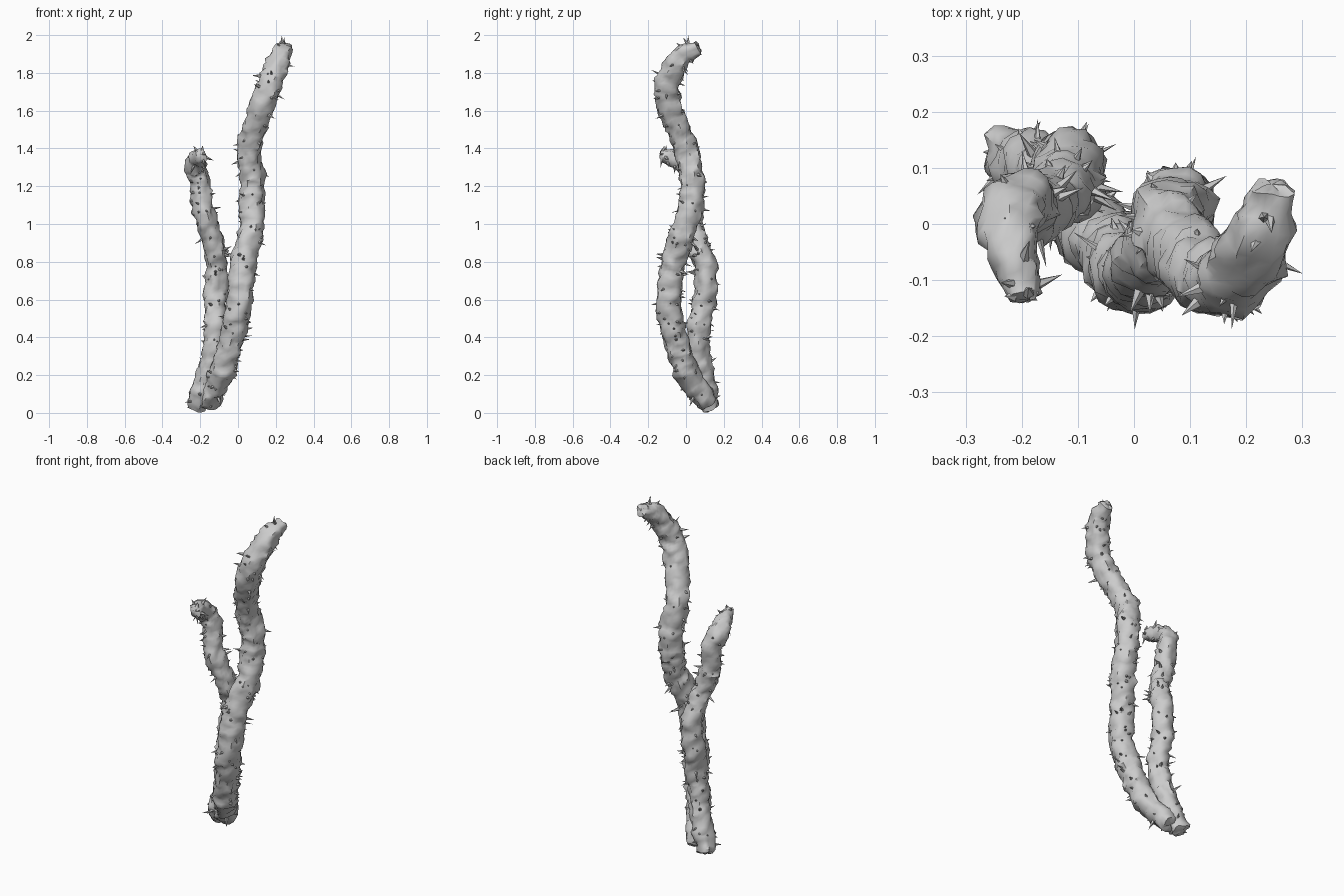
import bpy, bmesh, math, random
from mathutils import Vector, noise

random.seed(4)
if "Cube" in bpy.data.objects:
    bpy.data.objects.remove(bpy.data.objects["Cube"])

grey = bpy.data.materials.new("stem grey")
grey.use_nodes = True
COLOUR = (0.6, 0.6, 0.6, 1)
grey.diffuse_color = COLOUR
grey.node_tree.nodes["Principled BSDF"].inputs["Base Color"].default_value = COLOUR

SIDES = 18
STEP = 0.019


def smooth_path(points):
    """Catmull-Rom samples (x, y, z, radius) at an even spacing."""
    pts = [Vector(p) for p in points]
    pts = [2 * pts[0] - pts[1]] + pts + [2 * pts[-1] - pts[-2]]
    out = []
    for a, b, c, d in zip(pts, pts[1:], pts[2:], pts[3:]):
        n = max(2, round((c.xyz - b.xyz).length / STEP))
        for i in range(n):
            t = i / n
            out.append(0.5 * (2 * b + (c - a) * t + (2 * a - 5 * b + 4 * c - d) * t ** 2
                              + (3 * b - a - 3 * c + d) * t ** 3))
    return out + [pts[-2]]


def add_thorn(bm, base, direction, length, width):
    """Slender thorn growing out of the skin."""
    u = direction.orthogonal().normalized()
    v = direction.cross(u)
    foot = []
    for i in range(5):
        a = math.tau * i / 5
        foot.append(bm.verts.new(base - direction * 0.01
                                 + (u * math.cos(a) + v * math.sin(a)) * width))
    tip = bm.verts.new(base + direction * length)
    for i in range(5):
        bm.faces.new((foot[i], foot[(i + 1) % 5], tip))


def make_stem(name, points, thorns, tip_thorn):
    path = smooth_path(points)
    bm = bmesh.new()
    rings, skin = [], []
    u = Vector((1, 0, 0))
    for i, p in enumerate(path):
        tangent = (path[min(i + 1, len(path) - 1)].xyz - path[max(i - 1, 0)].xyz).normalized()
        u = (u - tangent * u.dot(tangent)).normalized()
        v = tangent.cross(u)
        ring = []
        for k in range(SIDES):
            a = math.tau * k / SIDES
            out = u * math.cos(a) + v * math.sin(a)
            co = p.xyz + out * p.w
            # lumpy bark: broad swellings, finer knobs and a few sharp pimples
            lump = 0.009 * noise.noise(co * 12) + 0.018 * noise.noise(co * 27)
            if random.random() < 0.06:
                lump += random.uniform(0.004, 0.011)
            co += out * lump + tangent * 0.014 * noise.noise(co * 22 + Vector((5, 5, 5)))
            ring.append(bm.verts.new(co))
            skin.append((co, (out + tangent * random.uniform(-0.4, 0.4)).normalized()))
        rings.append(ring)
    for low, high in zip(rings, rings[1:]):
        for k in range(SIDES):
            j = (k + 1) % SIDES
            bm.faces.new((low[k], low[j], high[j], high[k]))
    # rough, slightly domed ends
    for end, ahead in ((0, 1), (-1, -2)):
        outward = (path[end].xyz - path[ahead].xyz).normalized()
        middle = path[end].xyz
        inner = [bm.verts.new(middle.lerp(x.co, 0.55) + outward * random.uniform(0, 0.012))
                 for x in rings[end]]
        hub = bm.verts.new(middle + outward * 0.006)
        for k in range(SIDES):
            j = (k + 1) % SIDES
            bm.faces.new((rings[end][k], rings[end][j], inner[j], inner[k]))
            bm.faces.new((inner[k], inner[j], hub))
    bmesh.ops.recalc_face_normals(bm, faces=bm.faces)
    # thorns: many short, a few long
    for co, out in random.sample(skin, thorns):
        length = 0.01 + 0.042 * random.random() ** 2
        add_thorn(bm, co, out, length, random.uniform(0.007, 0.012))
    add_thorn(bm, Vector(tip_thorn), Vector((0, 0, 1)), 0.035, 0.01)
    mesh = bpy.data.meshes.new(name)
    bm.to_mesh(mesh)
    bm.free()
    mesh.materials.append(grey)
    obj = bpy.data.objects.new(name, mesh)
    bpy.context.collection.objects.link(obj)
    bpy.ops.object.select_all(action="DESELECT")
    obj.select_set(True)
    bpy.context.view_layer.objects.active = obj
    bpy.ops.object.shade_smooth_by_angle(angle=math.radians(50))


# each row: x, y, z, radius
make_stem("tall_stem", [
    (-0.16, 0.115, 0.045, 0.052), (-0.13, 0.075, 0.11, 0.06), (-0.09, 0.01, 0.2, 0.064),
    (-0.03, -0.06, 0.4, 0.066), (0.01, -0.09, 0.6, 0.066), (0.03, -0.065, 0.8, 0.066),
    (0.075, 0, 1.0, 0.066), (0.075, 0.035, 1.2, 0.065), (0.06, 0, 1.4, 0.063),
    (0.12, -0.08, 1.6, 0.065), (0.165, -0.1, 1.72, 0.063), (0.2, -0.07, 1.82, 0.062),
    (0.23, -0.01, 1.895, 0.054), (0.245, 0.065, 1.93, 0.036)], 120, (0.232, 0.012, 1.963))

make_stem("short_stem", [
    (-0.22, 0.13, 0.025, 0.045), (-0.205, 0.11, 0.08, 0.057), (-0.165, 0.09, 0.2, 0.058),
    (-0.12, 0.06, 0.4, 0.058), (-0.12, 0.1, 0.6, 0.058), (-0.115, 0.105, 0.77, 0.058),
    (-0.13, 0.06, 0.9, 0.057), (-0.175, 0.03, 1.05, 0.054), (-0.2, 0.04, 1.2, 0.053),
    (-0.22, 0.02, 1.29, 0.056), (-0.22, -0.04, 1.34, 0.05),
    (-0.19, -0.13, 1.365, 0.031)], 90, (-0.23, 0.01, 1.34))
